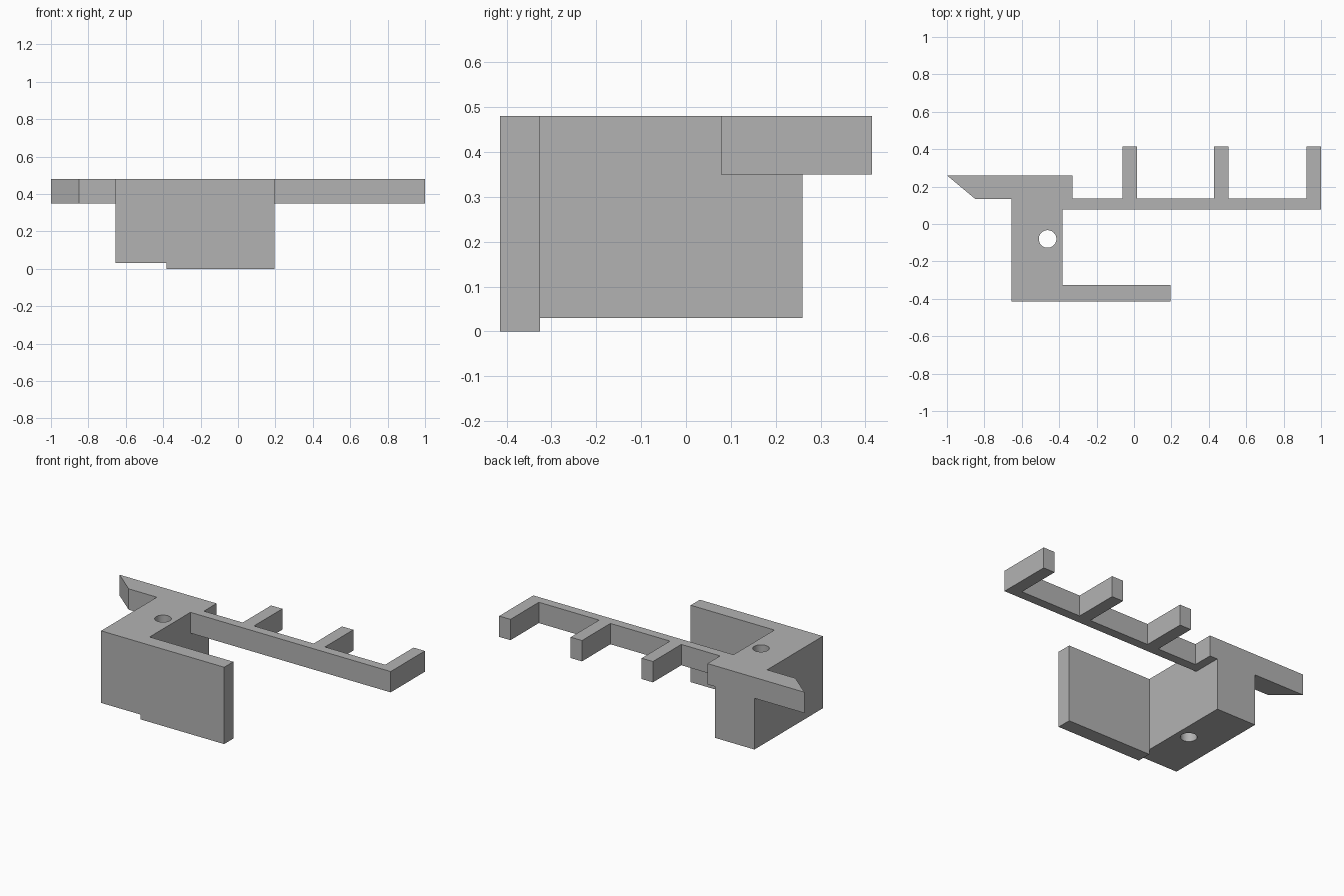
import bpy

cube = bpy.data.objects.get("Cube")
if cube:
    bpy.data.objects.remove(cube, do_unlink=True)

TOP = 0.48      # shared top level of every part
RAIL_Z = 0.35   # underside of the hook, rail and prongs

grey = bpy.data.materials.new("plain grey")
grey.use_nodes = True
colour = (0.45, 0.45, 0.45, 1)
grey.diffuse_color = colour
grey.node_tree.nodes["Principled BSDF"].inputs["Base Color"].default_value = colour


def prism(name, outline, z0, z1):
    """Extrude an anticlockwise plan outline between two heights."""
    n = len(outline)
    verts = [(x, y, z) for z in (z0, z1) for x, y in outline]
    faces = [list(range(n))[::-1], list(range(n, 2 * n))]
    faces += [(i, (i + 1) % n, (i + 1) % n + n, i + n) for i in range(n)]
    mesh = bpy.data.meshes.new(name)
    mesh.from_pydata(verts, [], faces)
    mesh.materials.append(grey)
    obj = bpy.data.objects.new(name, mesh)
    bpy.context.collection.objects.link(obj)
    return obj


def box(name, x0, x1, y0, y1, z0, z1=TOP):
    return prism(name, [(x0, y0), (x1, y0), (x1, y1), (x0, y1)], z0, z1)


def combine(target, tool, operation):
    """Apply an exact boolean and discard the tool."""
    mod = target.modifiers.new("combine", 'BOOLEAN')
    mod.operation, mod.solver, mod.object = operation, 'EXACT', tool
    bpy.context.view_layer.objects.active = target
    bpy.ops.object.modifier_apply(modifier=mod.name)
    bpy.data.objects.remove(tool, do_unlink=True)


# Main block
bracket = box("bracket", -0.655, -0.383, -0.415, 0.26, 0.03)

# Front plate, reaching slightly lower than the block
parts = [box("front_plate", -0.383, 0.195, -0.415, -0.325, 0)]

# Back bar with a pointed hook at its right end
parts.append(prism("hook_bar", [(-1, 0.26), (-0.85, 0.135), (-0.33, 0.135),
                                (-0.33, 0.26)], RAIL_Z, TOP))

# Long rail with three prongs
parts.append(box("rail", -0.39, 1, 0.078, 0.135, RAIL_Z))
for x in (-0.062, 0.428, 0.922):
    parts.append(box("prong", x, x + 0.078, 0.1, 0.415, RAIL_Z))

for part in parts:
    combine(bracket, part, 'UNION')

# Screw hole through the block
bpy.ops.mesh.primitive_cylinder_add(vertices=48, radius=0.047, depth=2,
                                    location=(-0.462, -0.08, 0.2))
hole = bpy.context.object
hole.name = "hole_cutter"
hole.hide_render = True
hole.data.materials.append(grey)
combine(bracket, hole, 'DIFFERENCE')

# Smooth the hole wall while keeping the edges sharp
bpy.ops.object.select_all(action='DESELECT')
bracket.select_set(True)
bpy.context.view_layer.objects.active = bracket
bpy.ops.object.shade_smooth_by_angle()
